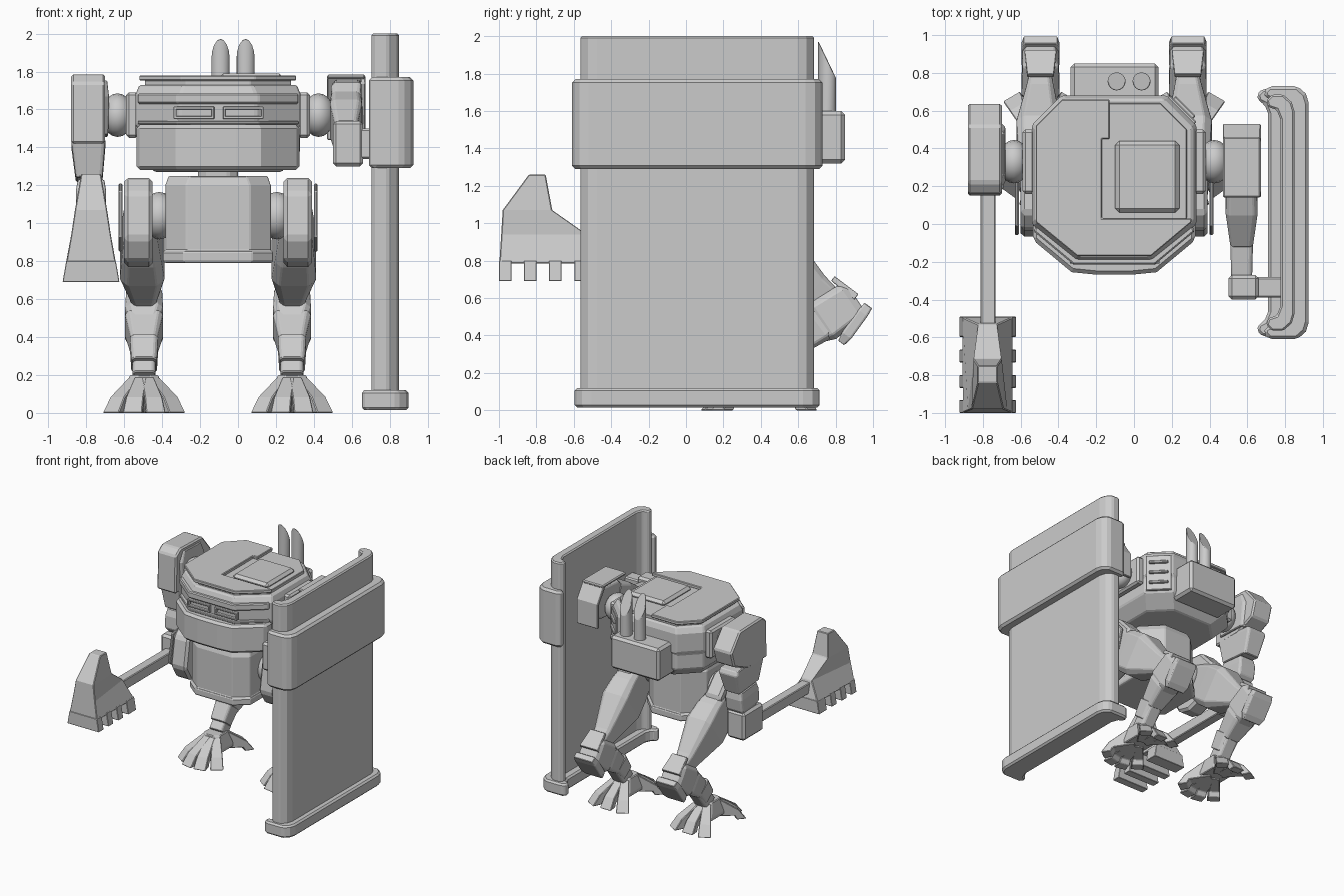
import bpy, bmesh, math
from mathutils import Vector, Matrix

if "Cube" in bpy.data.objects:
    bpy.data.objects.remove(bpy.data.objects["Cube"])

CX = -0.105          # centre line of the walking body


def finish(name, bm, bevel=0.01, smooth=False):
    bmesh.ops.recalc_face_normals(bm, faces=bm.faces)
    me = bpy.data.meshes.new(name)
    bm.to_mesh(me)
    bm.free()
    ob = bpy.data.objects.new(name, me)
    bpy.context.collection.objects.link(ob)
    if bevel:
        m = ob.modifiers.new("bevel", "BEVEL")
        m.width, m.segments, m.angle_limit = bevel, 1, math.radians(35)
    if smooth:
        for p in me.polygons:
            p.use_smooth = True
    return ob


def loft(name, sections, bevel=0.01):
    """Skin a list of closed sections and cap both ends."""
    bm = bmesh.new()
    rings = [[bm.verts.new(p) for p in s] for s in sections]
    n = len(rings[0])
    for a, b in zip(rings, rings[1:]):
        for i in range(n):
            bm.faces.new((a[i], a[(i + 1) % n], b[(i + 1) % n], b[i]))
    bm.faces.new(rings[0][::-1])
    bm.faces.new(rings[-1])
    return finish(name, bm, bevel)


def prism(name, pts, a, b, axis="z", bevel=0.01):
    """Extrude an outline: (x, y) along z, or (y, z) along x."""
    f = (lambda p, t: (p[0], p[1], t)) if axis == "z" else (lambda p, t: (t, p[0], p[1]))
    return loft(name, [[f(p, t) for p in pts] for t in (a, b)], bevel)


def box(name, x, y, z, bevel=0.01):
    return prism(name, [(x[0], y[0]), (x[1], y[0]), (x[1], y[1]), (x[0], y[1])], *z, bevel=bevel)


def limb(name, p0, p1, stations, cut=0.25, bevel=0.006):
    """Chamfered bar from p0 to p1; stations are (t, width, depth)."""
    p0, p1 = Vector(p0), Vector(p1)
    side = Vector((1, 0, 0))
    up = (p1 - p0).normalized().cross(side).normalized()
    secs = []
    for t, w, d in stations:
        c, w, d = p0.lerp(p1, t), w / 2, d / 2
        k = cut * min(w, d)
        o = [(w - k, -d), (w, k - d), (w, d - k), (w - k, d), (k - w, d), (-w, d - k), (-w, k - d), (k - w, -d)]
        secs.append([c + side * u + up * v for u, v in o])
    return loft(name, secs, bevel)


def ball(name, loc, r, sx=1.0):
    bm = bmesh.new()
    bmesh.ops.create_uvsphere(bm, u_segments=16, v_segments=10, radius=r,
                              matrix=Matrix.Translation(loc) @ Matrix.Diagonal((sx, 1, 1, 1)) @ Matrix.Rotation(math.pi / 2, 4, "Y"))
    return finish(name, bm, 0, True)


def octagon(x0, x1, y0, y1, f, r, z, i=0.0):
    """Octagon with front chamfer f and rear chamfer r, inset by i."""
    x0, x1, y0, y1 = x0 + i, x1 - i, y0 + i, y1 - i
    return [(x0 + f, y0, z), (x1 - f, y0, z), (x1, y0 + f * .8, z), (x1, y1 - r, z),
            (x1 - r, y1, z), (x0 + r, y1, z), (x0, y1 - r, z), (x0, y0 + f * .8, z)]


# Tower shield
def c_profile(xi, xo, H, t):
    top = [(xo, H - .09), (xo - .015, H - .04), (xo - .06, H), (xi + .03, H), (xi, H - .03),
           (xi + .01, H - .065), (max(xi + .03, xo - t - .02), H - .08), (xo - t, H - .13)]
    return [(x, .06 + y) for x, y in top] + [(x, .06 - y) for x, y in reversed(top)]


prism("shield_plate", c_profile(.70, .85, .625, .075), .03, 2.0)
prism("shield_band", c_profile(.685, .925, .67, .13), 1.29, 1.77, bevel=.018)
prism("shield_base", c_profile(.65, .90, .655, .19), .015, .12, bevel=.014)

# Torso
T = (-.54, .33, -.19, .68, .235, .155)
loft("torso", [octagon(*T, z, i) for z, i in ((1.27, .1), (1.37, .01), (1.50, .01), (1.52, 0), (1.68, 0), (1.73, .02))])
deck = [(-.13, .66), (-.38, .66), (-.52, .52), (-.52, .01), (-.30, -.17), (.09, -.17), (.305, .01),
        (.305, .03), (-.17, .03), (-.17, .45), (-.13, .45)]
prism("deck_slab", deck, 1.752, 1.78, bevel=.005)
loft("deck_lower", [octagon(-.49, .28, -.14, .64, .215, .14, z) for z in (1.72, 1.755)], .004)
box("roof_hatch", (-.10, .24), (.06, .44), (1.74, 1.79), .022)

# Front bumper and visor
rim = [(-.535, -.085), (-.33, -.255), (-.2, -.268), (-.01, -.268), (.12, -.255), (.325, -.085), (.325, .02),
       (.10, -.16), (-.31, -.16), (-.535, .02)]
prism("front_bumper", rim, 1.28, 1.52, bevel=.02)
visor = [(-.53, -.04), (-.32, -.215), (.11, -.215), (.32, -.04), (.30, .02), (.1, -.15), (-.31, -.15), (-.51, .02)]
prism("visor_sill", visor, 1.52, 1.54, bevel=.005)
prism("visor_brow", visor, 1.63, 1.685, bevel=.008)
for x0 in (-.34, -.08):
    for nm, xs, zs in (("top", (x0, x0 + .215), (1.60, 1.615)), ("bottom", (x0, x0 + .215), (1.55, 1.565)),
                       ("left", (x0, x0 + .015), (1.55, 1.615)), ("right", (x0 + .20, x0 + .215), (1.55, 1.615))):
        box("visor_slit_" + nm, xs, (-.21, -.18), zs, .003)

# Rear engine box and slanted exhaust pipes
box("engine_box", (-.335, .13), (.62, .85), (1.32, 1.60), .02)
for x in (-.092, .04):
    ring = [(math.cos(i * math.pi / 8) * .048, math.sin(i * math.pi / 8) * .048) for i in range(16)]
    pipe = loft("exhaust_pipe", [[(x + u, .755 + v, 1.58) for u, v in ring],
                                 [(x + u, .755 + v, 1.875 - v * 2.1) for u, v in ring]], .004)
    for p in pipe.data.polygons:
        p.use_smooth = len(p.vertices) == 4

# Vents on the right rear corner
for nm, w, z, h, d in [("frame", .20, 1.53, .31, .012)] + [("slat", .15, 1.44 + i * .09, .022, .03) for i in range(3)]:
    v = box("rear_vent_" + nm, (-w / 2, w / 2), (-d, d), (-h / 2, h / 2), .005)
    v.location = (CX + .357, .603, z)
    v.rotation_euler.z = -math.pi / 4

# Shoulder mounts
for s in (-1, 1):
    side = sorted((CX + s * .42, CX + s * .485))
    box("shoulder_mount", side, (.16, .50), (1.45, 1.69), .015)
    ball("shoulder_joint", (CX + s * .53, .33, 1.57), .115, .75)

# Pelvis
P = (-.395, .185, -.18, .42, .11, .15)
loft("pelvis", [octagon(*P, z, i) for z, i in ((.79, .01), (.80, 0), (.85, 0), (.855, .012), (1.2, .012), (1.25, .03))], .006)
loft("waist", [octagon(-.21, .0, .02, .32, .05, .05, z) for z in (1.2, 1.32)])

# Legs with backward knees
for s in (-1, 1):
    X = CX + s * .39
    ball("hip_joint", (CX + s * .31, .14, 1.04), .125, .75)
    t0 = sorted((X - s * .045, X + s * .105))
    prism("hip_armour", [(-.07, .92), (-.03, 1.16), (.06, 1.24), (.27, 1.22), (.40, 1.08), (.34, .84), (.12, .77), (.0, .8)],
          *t0, axis="x", bevel=.02)
    t1 = sorted((X + s * .115, X + s * .135))
    prism("hip_outer_plate", [(-.06, .93), (-.01, 1.17), (.24, 1.21), (.35, 1.08), (.29, .88), (.05, .85)], *t1, axis="x", bevel=.006)
    limb("thigh", (X + s * .02, .16, 1.04), (X, .78, .58),
         ((0, .16, .24), (.3, .21, .34), (.5, .235, .35), (.85, .15, .18), (1, .11, .14)), .35)
    limb("knee_block", (X, .91, .60), (X, .66, .43), ((0, .15, .16), (.12, .19, .22), (.7, .20, .24), (1, .14, .17)), .3)
    limb("knee_cap", (X, .975, .56), (X, .83, .36), ((0, .18, .05), (.2, .20, .06), (.8, .20, .06), (1, .16, .04)))
    limb("knee_top_plate", (X, .785, .705), (X, .91, .605), ((0, .14, .03), (1, .17, .04)))
    limb("shin_upper", (X, .80, .53), (X, .56, .35), ((0, .16, .16), (.4, .20, .20), (1, .14, .15)))
    limb("shin_lower", (X, .62, .41), (X, .44, .18), ((0, .12, .12), (1, .12, .13)))
    limb("ankle_guard", (X, .56, .37), (X, .47, .25), ((0, .15, .16), (1, .135, .14)))
    # Foot hub and splayed toes
    loft("foot_hub", [octagon(X - w, X + w, .41 - d, .41 + d, .04, .04, z) for w, d, z in
                      ((.10, .13, .06), (.10, .13, .09), (.075, .09, .20))], .006)
    for ang, ln in ((-36, .96), (-11, 1.04), (11, 1.04), (36, .96), (150, .98), (180, .9), (210, .98)):
        prof = [(.04, .05), (.05, .195), (.10, .185), (.25, .085), (.315, .0), (.235, .0), (.215, .035)]
        toe = loft("toe", [[(sg * (.026 + .085 * u), -u * ln, z) for u, z in prof] for sg in (-1, 1)], .005)
        toe.location = (X, .41, 0)
        toe.rotation_euler.z = math.radians(ang)

# Arm carrying the hammer
ax = -.775
limb("left_shoulder_block", (ax + .01, .37, 1.75), (ax + .01, .36, 1.46), ((0, .15, .26), (.3, .17, .34), (1, .16, .30)), .3)
prism("left_shoulder_armour", [(.15, 1.42), (.16, 1.74), (.22, 1.785), (.52, 1.775), (.64, 1.63), (.60, 1.50), (.42, 1.42)],
      -.88, -.70, axis="x", bevel=.012)
limb("left_upper_arm", (ax - .015, .38, 1.45), (ax - .01, .36, 1.23), ((0, .17, .34), (.15, .18, .38), (1, .14, .28)), .15)
limb("left_elbow", (ax, .35, 1.22), (ax, .33, 1.02), ((0, .14, .22), (.3, .16, .25), (.8, .16, .24), (1, .12, .17)), .15)
box("left_hand", (-.86, -.69), (.17, .44), (.79, 1.03), .02)
box("hammer_shaft", (-.812, -.732), (-.56, .25), (.83, .92), .006)


# Hammer head with a toothed striking face
def head_ring(z, hw, y0, y1, rear=None):
    r = rear or hw
    return [(ax - hw, y0, z), (ax + hw, y0, z), (ax + r, y1, z), (ax - r, y1, z)]


loft("hammer_head", [head_ring(.785, .132, -.998, -.492, .135), head_ring(.94, .105, -.988, -.53, .05),
                     head_ring(1.07, .085, -.98, -.715, .075), head_ring(1.26, .052, -.84, -.75)], .005)
for y0, y1 in ((-1.0, -.932), (-.867, -.80), (-.732, -.665), (-.597, -.49)):
    loft("hammer_tooth", [head_ring(.69, .15, y0, y1), head_ring(.80, .131, y0, y1)], .003)

# Arm holding the shield
bx = .575
limb("right_shoulder_block", (bx, .48, 1.62), (bx, .16, 1.60), ((0, .14, .22), (.2, .16, .28), (.8, .17, .28), (1, .15, .18)))
box("right_shoulder_top", (.47, .67), (.14, .46), (1.76, 1.785), .008)
prism("right_shoulder_back", [(.44, 1.785), (.53, 1.65), (.53, 1.44), (.505, 1.44), (.505, 1.64), (.42, 1.765)], .47, .67, axis="x", bevel=.005)
prism("right_shoulder_side", [(.14, 1.74), (.17, 1.78), (.44, 1.78), (.53, 1.65), (.52, 1.45), (.25, 1.48)], .645, .672, axis="x", bevel=.006)
limb("right_upper_arm", (bx - .005, .22, 1.60), (bx - .005, -.08, 1.45), ((0, .16, .22), (.4, .17, .25), (1, .12, .2)))
limb("right_forearm", (bx - .005, -.10, 1.44), (bx - .005, -.29, 1.42), ((0, .12, .18), (1, .11, .17)))
box("right_hand", (.50, .66), (-.40, -.27), (1.30, 1.54), .018)
box("shield_grip", (.64, .79), (-.39, -.28), (1.34, 1.50), .01)
